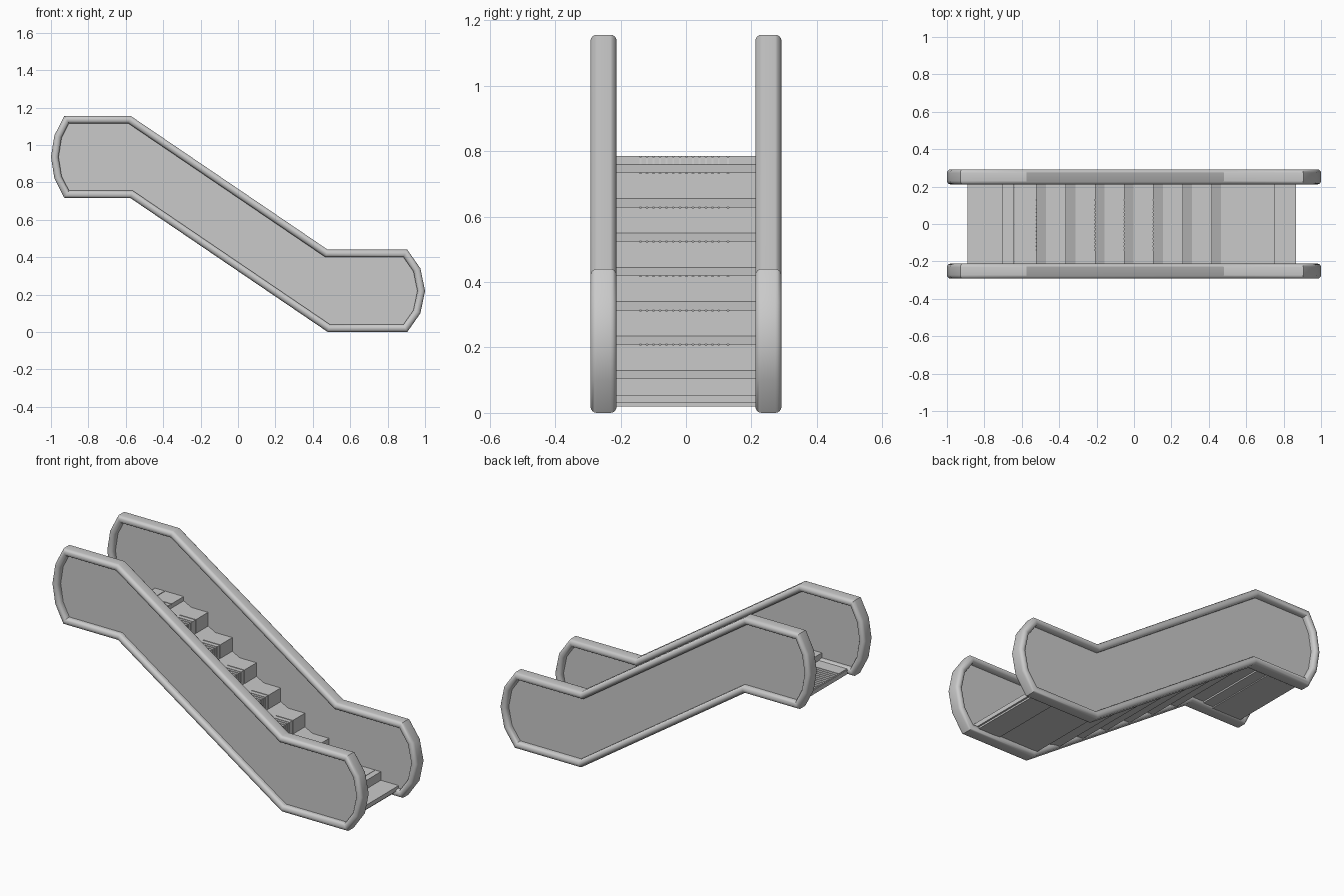
import bpy, bmesh, math
from mathutils import Vector

cube = bpy.data.objects.get("Cube")
if cube:
    bpy.data.objects.remove(cube, do_unlink=True)

grey = bpy.data.materials.new("plain grey")
grey.use_nodes = True
COLOUR = (0.59, 0.59, 0.59, 1)
grey.diffuse_color = COLOUR
grey.node_tree.nodes["Principled BSDF"].inputs["Base Color"].default_value = COLOUR


def finish(bm, name, smooth=False):
    bmesh.ops.recalc_face_normals(bm, faces=bm.faces)
    mesh = bpy.data.meshes.new(name)
    bm.to_mesh(mesh)
    bm.free()
    mesh.materials.append(grey)
    ob = bpy.data.objects.new(name, mesh)
    bpy.context.collection.objects.link(ob)
    if smooth:
        bpy.ops.object.select_all(action='DESELECT')
        ob.select_set(True)
        bpy.context.view_layer.objects.active = ob
        bpy.ops.object.shade_smooth_by_angle(angle=math.radians(32))


def prism(bm, pts, y0, y1):
    """Extrude an x-z profile from y0 to y1."""
    a = [bm.verts.new((x, y0, z)) for x, z in pts]
    b = [bm.verts.new((x, y1, z)) for x, z in pts]
    bm.faces.new(a)
    bm.faces.new(b[::-1])
    for i in range(len(pts)):
        j = (i + 1) % len(pts)
        bm.faces.new((a[i], b[i], b[j], a[j]))


def box(x0, x1, z0, z1):
    return [(x0, z0), (x1, z0), (x1, z1), (x0, z1)]


def arc_end(cz, side, sag, n=4):
    """Bulging, faceted end of the side panel, running clockwise."""
    half = 0.22
    r = (half ** 2 + sag ** 2) / (2 * sag)
    a = math.asin(half / r)
    return [(side * (1 - r + r * math.cos(t)), cz + side * r * math.sin(t))
            for t in (a - 2 * a * i / n for i in range(n + 1))]


def inset(pts, d):
    """Mitred inward offset of a clockwise outline."""
    out = []
    for i, p in enumerate(pts):
        p, q, s = Vector(p), Vector(pts[i - 1]), Vector(pts[(i + 1) % len(pts)])
        e, f = (p - q).normalized(), (s - p).normalized()
        n1, n2 = Vector((e.y, -e.x)), Vector((f.y, -f.x))
        out.append(p + (n1 + n2) * d / (1 + n1.dot(n2)))
    return out


# Side outline: flat top, incline, rounded foot, flat bottom, incline, rounded head
outline = ([(-0.575, 1.156), (0.48, 0.44)] + arc_end(0.22, 1, 0.095)
           + [(0.48, 0), (-0.575, 0.716)] + arc_end(0.936, -1, 0.072))

# Rounded rectangular section of the handrail: (inset, y offset)
W, D, R = 0.04, 0.08, 0.019
section = []
for cx, cy, start in ((W - R, D / 2 - R, 0), (R, D / 2 - R, 90),
                      (R, R - D / 2, 180), (W - R, R - D / 2, 270)):
    for i in range(5):
        t = math.radians(start + i * 22.5)
        section.append((cx + R * math.cos(t), cy + R * math.sin(t)))

for side, label in ((1, "back"), (-1, "front")):
    yc = side * 0.252
    bm = bmesh.new()
    rings = [[bm.verts.new((p.x, yc + y, p.y)) for p in inset(outline, d)]
             for d, y in section]
    for k, ring in enumerate(rings):
        prev = rings[k - 1]
        for i in range(len(ring)):
            j = (i + 1) % len(ring)
            bm.faces.new((prev[i], prev[j], ring[j], ring[i]))
    finish(bm, label + "_handrail", True)

    # Thin panel deep inside the rail frame
    bm = bmesh.new()
    prism(bm, [tuple(p) for p in inset(outline, W / 2)], yc - 0.009, yc + 0.009)
    finish(bm, label + "_side_panel")

HALF = 0.243     # stairs reach the panels
LIFT = 0.003     # rib height

# Rib strips across the width: plain margins and a ribbed middle
strips = [(-HALF, -0.142), (0.102, 0.126), (0.132, HALF)]
strips += [(-0.136 + i * 0.02, -0.122 + i * 0.02) for i in range(12)]

# Steps: ribbed tread and riser above a plain sloping foot
RUN, RISE, TREAD = 0.156, 0.105, 0.107
for k in range(6):
    x, z = -0.47 + RUN * k, 0.735 - RISE * k
    nose, base = x + TREAD, z - 0.08
    bm = bmesh.new()
    prism(bm, [(x, z - LIFT), (nose - LIFT, z - LIFT), (nose - LIFT, base),
               (nose, base), (x + RUN, z - RISE), (x + RUN, z - RISE - 0.015),
               (x, z - 0.09)], -HALF, HALF)
    for y0, y1 in strips:
        prism(bm, box(x, nose, base, z), y0, y1)
    finish(bm, "step_%d" % (k + 1))


def landing(name, body, slabs):
    bm = bmesh.new()
    prism(bm, body, -HALF, HALF)
    for slab in slabs:
        for y0, y1 in strips:
            prism(bm, slab, y0, y1)
    finish(bm, name)


# Upper landing with its shallow first step, comb plate and end plate
landing("upper_landing",
        [(-0.64, 0.735), (-0.53, 0.735), (-0.47, 0.715), (-0.47, 0.735),
         (-0.52, 0.76), (-0.523, 0.782), (-0.64, 0.782)],
        [box(-0.638, -0.52, 0.76, 0.785)])
landing("upper_comb_plate", box(-0.705, -0.642, 0.728, 0.785), [])
landing("upper_end_plate", box(-0.89, -0.705, 0.722, 0.747),
        [box(-0.885, -0.705, 0.735, 0.75)])

# Lower landing, comb plate and end plate on a slightly shorter base
landing("lower_landing", box(0.465, 0.713, 0.03, 0.102),
        [box(0.465, 0.569, 0.06, 0.105), box(0.572, 0.713, 0.06, 0.105)])
landing("lower_comb_plate", box(0.715, 0.75, 0.022, 0.105), [])
landing("lower_end_plate", box(0.75, 0.865, 0.03, 0.055), [])
landing("lower_end_base", box(0.75, 0.855, 0.02, 0.03), [])
